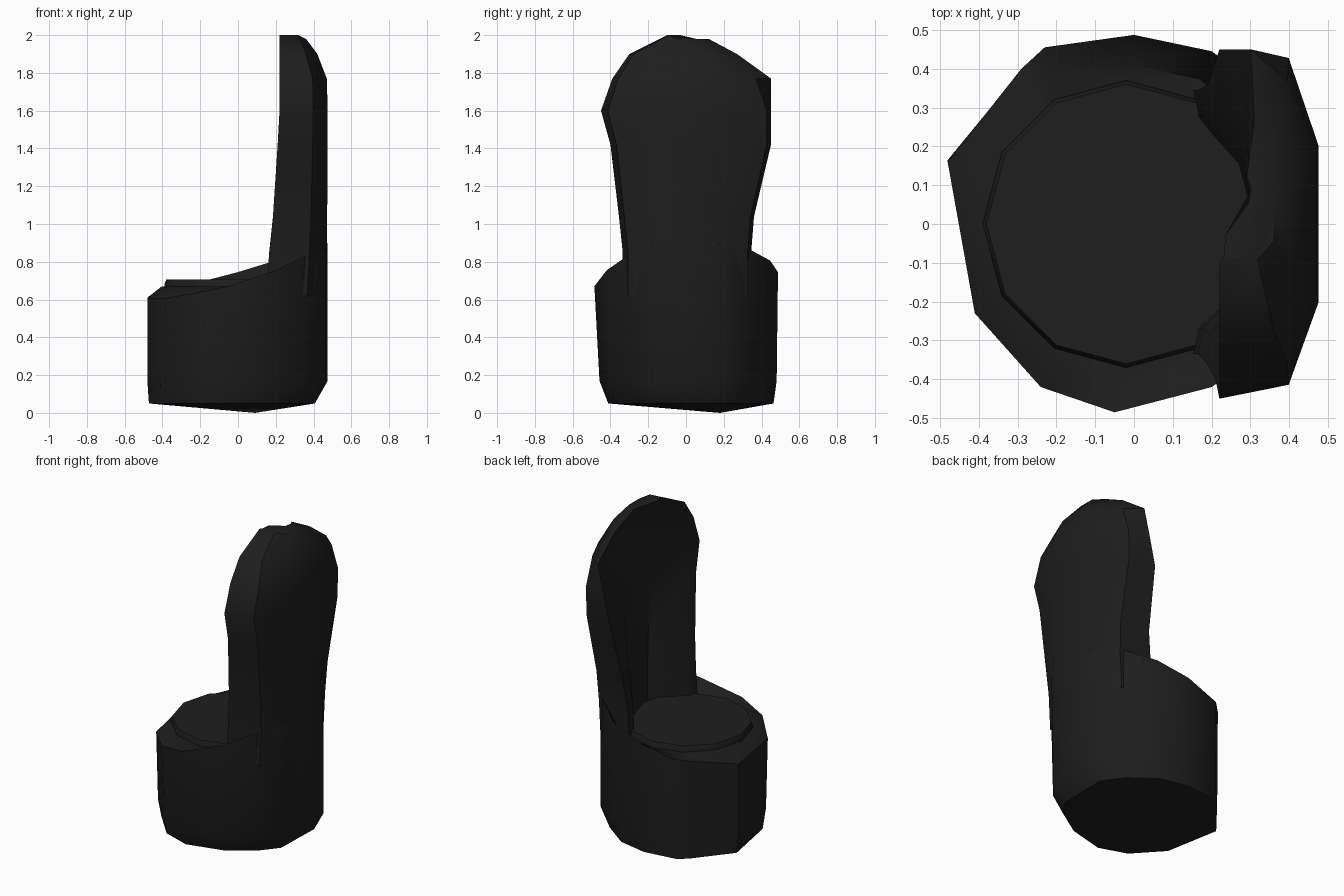
import bpy, bmesh, math

if "Cube" in bpy.data.objects:
    bpy.data.objects.remove(bpy.data.objects["Cube"])

dark = bpy.data.materials.new("dark_upholstery")
dark.diffuse_color = (0.013, 0.013, 0.013, 1)
dark.use_nodes = True
dark.node_tree.nodes["Principled BSDF"].inputs["Base Color"].default_value = dark.diffuse_color


def interp(x, pts):
    for (x0, v0), (x1, v1) in zip(pts, pts[1:]):
        if x <= x1:
            return v0 + (v1 - v0) * max(0, x - x0) / (x1 - x0)
    return pts[-1][1]


def loft(name, rings, tip=None, angle=30):
    """Skin equal-sized rings, closing the bottom with a fan if a tip is given."""
    bm = bmesh.new()
    rows = [[bm.verts.new(p) for p in ring] for ring in rings]
    n = len(rows[0])
    for a, b in zip(rows, rows[1:]):
        for i in range(n):
            j = (i + 1) % n
            bm.faces.new((a[i], a[j], b[j], b[i]))
    if tip:
        t = bm.verts.new(tip)
        for i in range(n):
            bm.faces.new((rows[0][(i + 1) % n], rows[0][i], t))
    else:
        bm.faces.new(rows[0][::-1])
    bm.faces.new(rows[-1])
    bmesh.ops.recalc_face_normals(bm, faces=bm.faces)
    mesh = bpy.data.meshes.new(name)
    bm.to_mesh(mesh)
    bm.free()
    mesh.materials.append(dark)
    obj = bpy.data.objects.new(name, mesh)
    bpy.context.collection.objects.link(obj)
    bpy.ops.object.select_all(action='DESELECT')
    obj.select_set(True)
    bpy.context.view_layer.objects.active = obj
    bpy.ops.object.shade_smooth_by_angle(angle=math.radians(angle))
    return obj


# Drum base: rough round plan, chamfered foot, rim rising towards the backrest
plan = [(-.48, .16), (-.41, -.23), (-.24, -.42), (-.05, -.485), (.2, -.42),
        (.37, -.3), (.465, -.18), (.475, .17), (.38, .31), (.2, .445),
        (0, .487), (-.23, .455), (-.29, .4)]
rim = [(-.48, .6), (-.05, .7), (.2, .78), (.4, .87), (.48, .89)]
loft("base", [
    [(-.03 + .92 * x, .025 + .9 * y, .05) for x, y in plan],
    [(x, .01 + .965 * y, .17) for x, y in plan],
    [(x, y, interp(x, rim) + .06 * y) for x, y in plan],
    [(.84 * x, .84 * y, .67) for x, y in plan],
], tip=(.09, .18, 0), angle=40)


# Round seat cushion with a bevelled edge
def circle(r, z, n=12):
    return [(-.02 + r * math.cos(2 * math.pi * i / n),
             r * math.sin(2 * math.pi * i / n), z) for i in range(n)]


loft("seat_cushion", [circle(.36, .6), circle(.37, .68), circle(.36, .705)])

# Backrest: z, near/far half widths, near/far wing fronts, back, near/far hollow
levels = [(.62, .335, .345, .15, .15, .46, .34, .27),
          (.85, .335, .345, .165, .165, .47, .34, .27),
          (1.04, .355, .36, .185, .19, .472, .34, .28),
          (1.42, .40, .45, .21, .22, .475, .34, .29),
          (1.60, .45, .45, .22, .26, .475, .34, .31),
          (1.77, .39, .45, .22, .30, .47, .33, .32),
          (1.90, .30, .27, .22, .31, .42, .28, .32),
          (2.00, .10, .12, .22, .29, .36, .235, .295)]


def section(z, near, far, fn, ff, back, hn, hf):
    side = .3 * (back - fn)
    corner = .95 if z < 1.7 else .82
    zf = z if z < 1.95 else z - .02        # crown dips towards the far side
    return [(fn, -near, z), (back - side, -.92 * near, z),
            (back, -.45 * near, zf), (back, .45 * far, zf),
            (back - side, corner * far, zf), (ff, far, zf),
            (ff + .012, .8 * far, zf), (hf, .45 * far, zf),
            (hn, -.3 * near, z), (fn + .012, -.8 * near, z)]


loft("backrest", [section(*lv) for lv in levels], angle=35)
